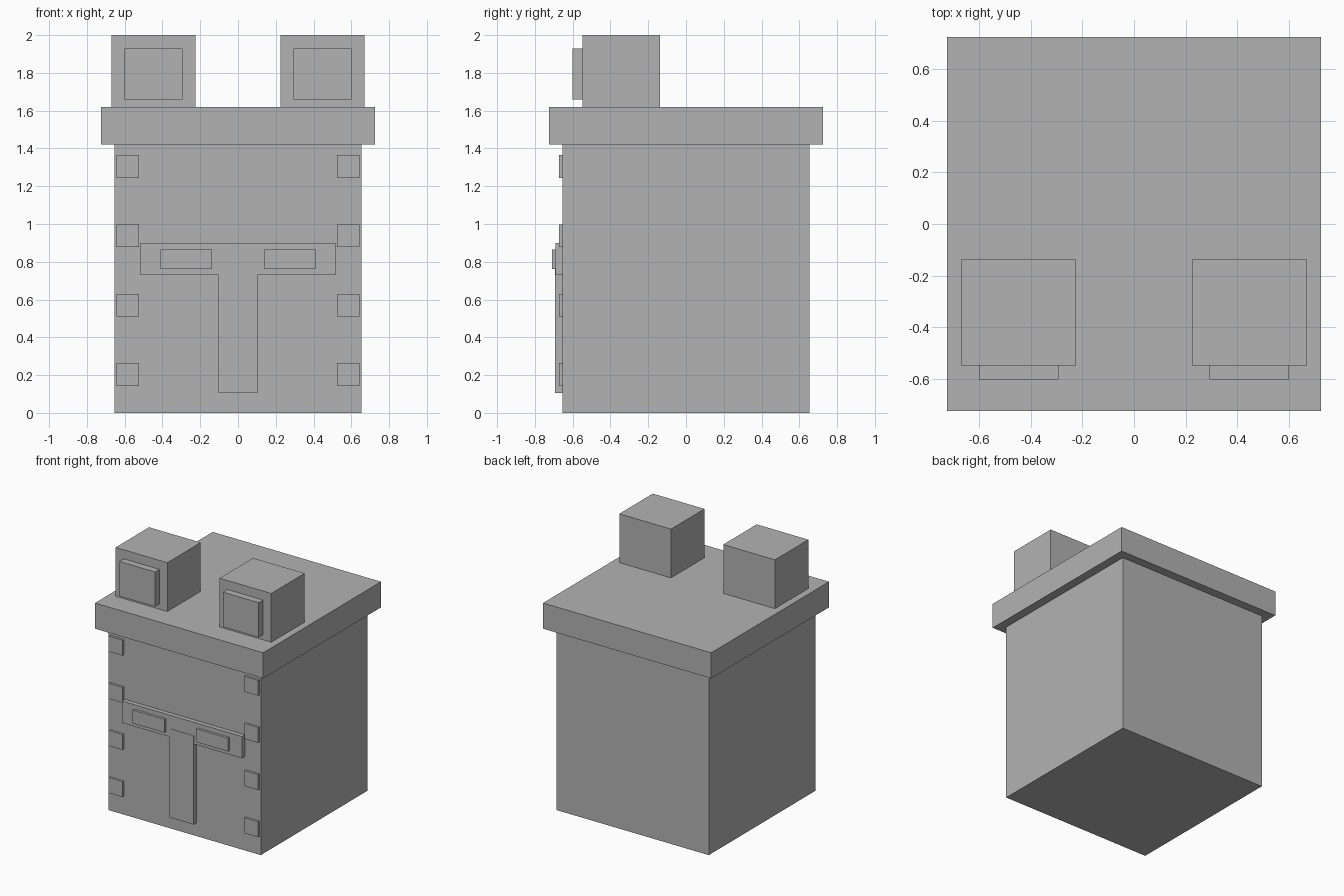
import bpy
import bmesh
from mathutils import Matrix, Vector

cube = bpy.data.objects.get("Cube")
if cube:
    bpy.data.objects.remove(cube, do_unlink=True)

grey = bpy.data.materials.new("plain grey")
grey.use_nodes = True
colour = (0.45, 0.45, 0.45, 1)
grey.diffuse_color = colour
grey.node_tree.nodes["Principled BSDF"].inputs["Base Color"].default_value = colour


def box(name, x, y, z):
    """Box spanning the given (low, high) range on each axis."""
    low, high = Vector((x[0], y[0], z[0])), Vector((x[1], y[1], z[1]))
    mesh = bpy.data.meshes.new(name)
    bm = bmesh.new()
    bmesh.ops.create_cube(bm, size=1, matrix=Matrix.Diagonal((*(high - low), 1)))
    bm.to_mesh(mesh)
    bm.free()
    mesh.materials.append(grey)
    obj = bpy.data.objects.new(name, mesh)
    obj.location = (low + high) / 2
    bpy.context.collection.objects.link(obj)
    return obj


def pair(name, x, y, z):
    """Matching boxes on the left (+x) and right (-x)."""
    box("left_" + name, x, y, z)
    box("right_" + name, (-x[1], -x[0]), y, z)


W = 0.655       # half width of the body
LID = 0.724     # half width of the lid

# Main block and overhanging lid
box("body", (-W, W), (-W, W), (0, 1.42))
box("lid", (-LID, LID), (-LID, LID), (1.42, 1.62))

# Ears with raised front panels
pair("ear", (0.225, 0.67), (-0.548, -0.137), (1.62, 2))
pair("ear_panel", (0.293, 0.6), (-0.602, -0.548), (1.66, 1.93))

# Face: brow bar, eyes and long nose
box("brow_bar", (-0.517, 0.517), (-0.69, -W), (0.73, 0.9))
pair("eye", (0.138, 0.41), (-0.709, -0.69), (0.762, 0.865))
box("nose", (-0.103, 0.103), (-0.693, -W), (0.105, 0.795))

# Studs down both front edges
for i in range(4):
    z = 0.143 + i * 0.367
    pair(f"stud_{i + 1}", (0.525, 0.643), (-0.672, -W), (z, z + 0.12))
